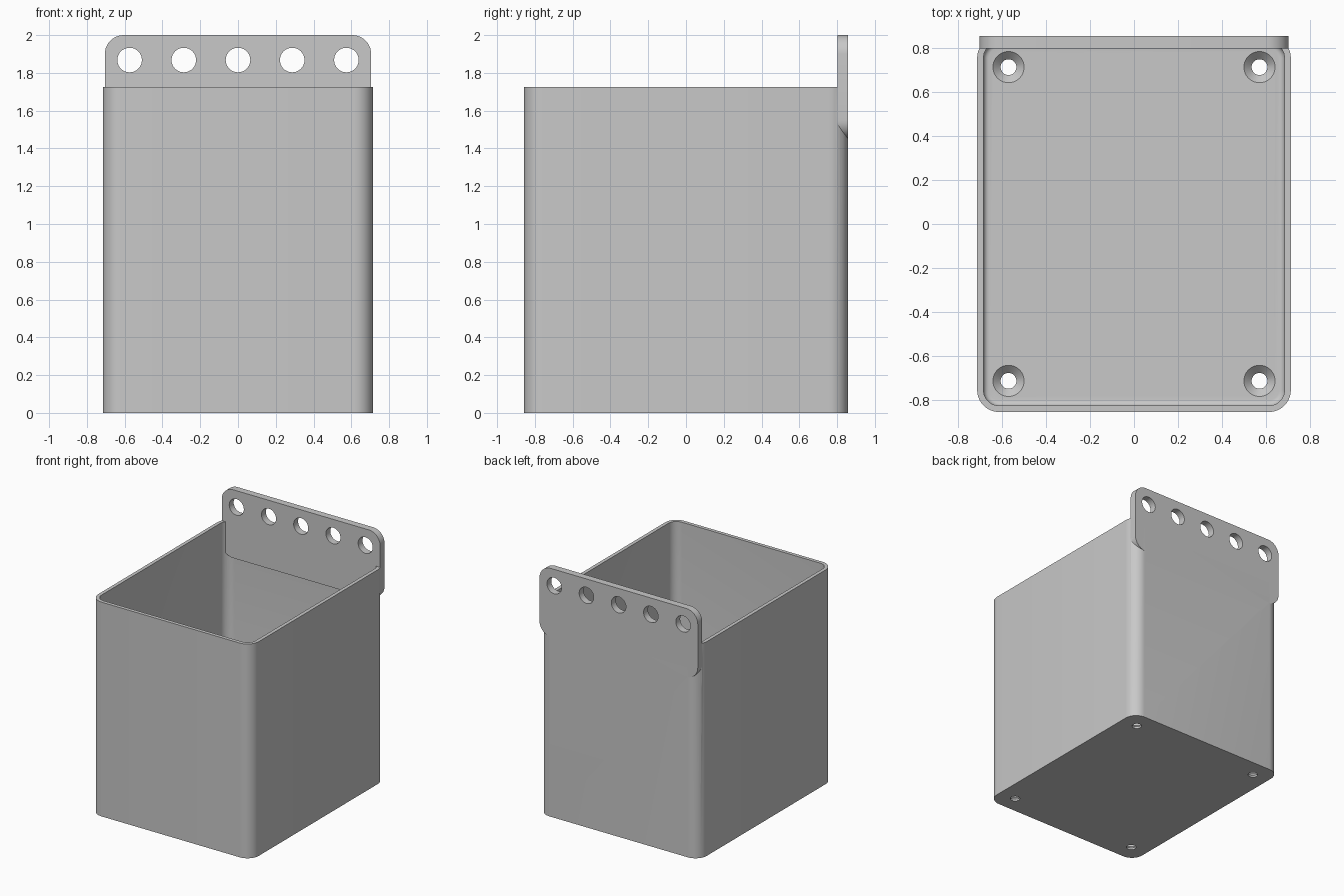
import bpy, bmesh, math
from mathutils import Matrix, Vector

cube = bpy.data.objects.get("Cube")
if cube:
    bpy.data.objects.remove(cube, do_unlink=True)

# Overall sizes
HALF_X, HALF_Y, RIM = 0.715, 0.857, 1.725
WALL, FLOOR, CORNER, FILLET = 0.029, 0.05, 0.1, 0.025
TAB_HALF, TAB_BOTTOM, TAB_TOP, TAB_THICK = 0.705, 1.45, 2.0, 0.056

grey = bpy.data.materials.new("light grey")
grey.use_nodes = True
colour = (0.58, 0.58, 0.58, 1)
grey.diffuse_color = colour
grey.node_tree.nodes["Principled BSDF"].inputs["Base Color"].default_value = colour


def rounded_rect(hx, hy, r, steps=10):
    """Counter-clockwise outline of a rectangle with round corners."""
    points = []
    for i, (sx, sy) in enumerate([(1, 1), (-1, 1), (-1, -1), (1, -1)]):
        for k in range(steps + 1):
            a = math.pi / 2 * (i + k / steps)
            points.append((sx * (hx - r) + r * math.cos(a),
                           sy * (hy - r) + r * math.sin(a)))
    return points


def circle(r, steps=40):
    return [(r * math.cos(2 * math.pi * k / steps),
             r * math.sin(2 * math.pi * k / steps)) for k in range(steps)]


def loft(name, rings, matrix=Matrix()):
    """Skin a stack of (outline, height) rings and cap both ends."""
    bm = bmesh.new()
    loops = [[bm.verts.new((x, y, z)) for x, y in outline] for outline, z in rings]
    for low, high in zip(loops, loops[1:]):
        n = len(low)
        for i in range(n):
            j = (i + 1) % n
            bm.faces.new((low[i], low[j], high[j], high[i]))
    bm.faces.new(loops[0][::-1])
    bm.faces.new(loops[-1])
    bm.transform(matrix)
    bmesh.ops.recalc_face_normals(bm, faces=bm.faces)
    mesh = bpy.data.meshes.new(name)
    bm.to_mesh(mesh)
    bm.free()
    mesh.materials.append(grey)
    obj = bpy.data.objects.new(name, mesh)
    bpy.context.collection.objects.link(obj)
    return obj


def combine(target, tool, operation):
    """Apply a boolean and discard the tool."""
    bpy.context.view_layer.objects.active = target
    mod = target.modifiers.new("cut", "BOOLEAN")
    mod.object, mod.operation, mod.solver = tool, operation, "EXACT"
    bpy.ops.object.modifier_apply(modifier=mod.name)
    bpy.data.objects.remove(tool, do_unlink=True)


# Open bin: outer wall up, over the rim, inner wall down to a filleted floor
def inner(inset):
    t = WALL + inset
    return rounded_rect(HALF_X - t, HALF_Y - t, CORNER - t)


outer = rounded_rect(HALF_X, HALF_Y, CORNER)
rings = [(outer, 0), (outer, RIM), (inner(0), RIM)]
for k in range(6):
    a = math.pi / 2 * k / 5
    rings.append((inner(FILLET * (1 - math.cos(a))),
                  FLOOR + FILLET * (1 - math.sin(a))))
storage_bin = loft("storage_bin", rings)

# Hanging tab: upright rounded plate, flush with the back wall
upright = Matrix.Translation((0, HALF_Y, (TAB_BOTTOM + TAB_TOP) / 2)) @ \
    Matrix.Rotation(math.pi / 2, 4, "X")
tab_outline = rounded_rect(TAB_HALF, (TAB_TOP - TAB_BOTTOM) / 2, CORNER)
tab = loft("hanging_tab", [(tab_outline, 0), (tab_outline, TAB_THICK)], upright)
combine(storage_bin, tab, "UNION")

# Row of five round hanging holes
for i in range(-2, 3):
    place = Matrix.Translation((i * 0.287, HALF_Y, 1.868)) @ \
        Matrix.Rotation(math.pi / 2, 4, "X")
    hole = loft("hanging_hole", [(circle(0.065), -0.1), (circle(0.065), 0.2)], place)
    combine(storage_bin, hole, "DIFFERENCE")

# Countersunk screw holes near the floor corners
for sx in (-1, 1):
    for sy in (-1, 1):
        profile = [(0.036, -0.1), (0.036, FLOOR - 0.035),
                   (0.071, FLOOR), (0.071, FLOOR + 0.1)]
        screw = loft("screw_hole", [(circle(r), z) for r, z in profile],
                     Matrix.Translation((sx * 0.572, sy * 0.715, 0)))
        combine(storage_bin, screw, "DIFFERENCE")

# Smooth the round corners, keep edges crisp
bpy.ops.object.select_all(action="DESELECT")
storage_bin.select_set(True)
bpy.context.view_layer.objects.active = storage_bin
bpy.ops.object.shade_smooth_by_angle(angle=math.radians(30))
